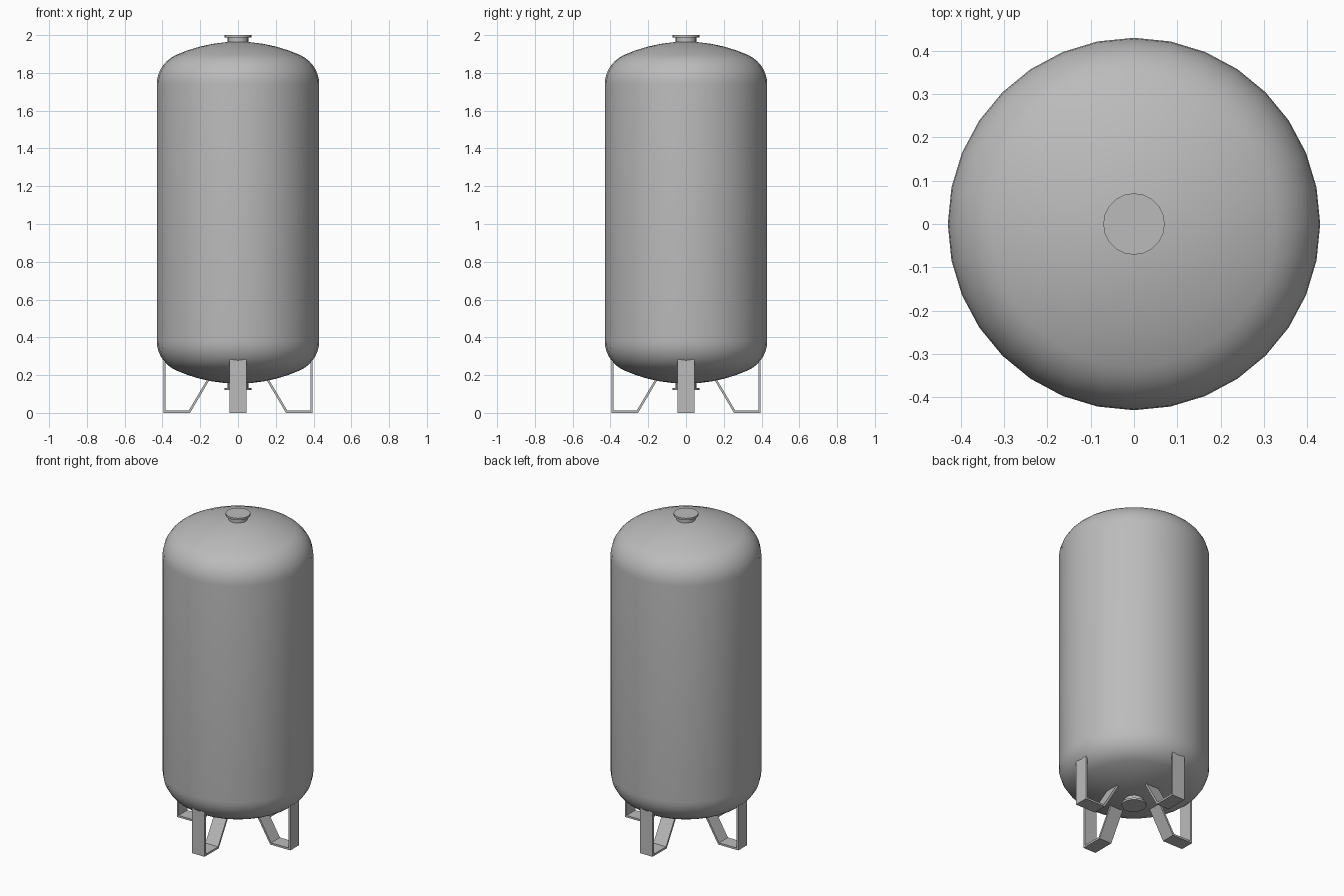
import bpy, bmesh, math
from mathutils import Matrix

if "Cube" in bpy.data.objects:
    bpy.data.objects.remove(bpy.data.objects["Cube"])

grey = bpy.data.materials.new("painted grey steel")
grey.diffuse_color = (0.5, 0.5, 0.5, 1)
grey.use_nodes = True
grey.node_tree.nodes["Principled BSDF"].inputs["Base Color"].default_value = grey.diffuse_color


def make_object(name, bm, smooth_angle=None):
    bmesh.ops.recalc_face_normals(bm, faces=bm.faces)
    mesh = bpy.data.meshes.new(name)
    bm.to_mesh(mesh)
    bm.free()
    mesh.materials.append(grey)
    obj = bpy.data.objects.new(name, mesh)
    bpy.context.collection.objects.link(obj)
    if smooth_angle:
        bpy.ops.object.select_all(action='DESELECT')
        obj.select_set(True)
        bpy.context.view_layer.objects.active = obj
        bpy.ops.object.shade_smooth_by_angle(angle=math.radians(smooth_angle))
    return obj


def lathe(name, profile, sides):
    """Revolve (radius, z) points around z; a radius of 0 closes to a point."""
    bm = bmesh.new()
    verts = [bm.verts.new((r, 0, z)) for r, z in profile]
    edges = [bm.edges.new(pair) for pair in zip(verts, verts[1:])]
    bmesh.ops.spin(bm, geom=verts + edges, axis=(0, 0, 1), cent=(0, 0, 0),
                   angle=math.tau, steps=sides, use_duplicate=False)
    bmesh.ops.remove_doubles(bm, verts=bm.verts, dist=1e-4)
    return make_object(name, bm, 35)


# Pressure vessel: cylinder with dished ends (shallow crown plus tight knuckle)
RADIUS, CROWN, KNUCKLE = 0.43, 0.80, 0.17
BOTTOM, TOP = 0.155, 1.965
tilt = math.asin((RADIUS - KNUCKLE) / (CROWN - KNUCKLE))
depth = CROWN - (CROWN - KNUCKLE) * math.cos(tilt)
dish = []                                   # (radius, distance from the end)
for i in range(6):
    a = tilt * i / 5
    dish.append((CROWN * math.sin(a), CROWN * (1 - math.cos(a))))
for i in range(1, 8):
    a = tilt + (math.pi / 2 - tilt) * i / 7
    dish.append((RADIUS - KNUCKLE + KNUCKLE * math.sin(a),
                 depth - KNUCKLE * math.cos(a)))
lathe("tank_body", [(r, BOTTOM + d) for r, d in dish]
      + [(r, TOP - d) for r, d in reversed(dish)], 32)

# Flanged nozzles on both ends
for name, face, way in (("top_nozzle", 2.0, -1), ("bottom_nozzle", 0.12, 1)):
    lathe(name, [(0, face), (0.071, face), (0.071, face + way * 0.012),
                 (0.055, face + way * 0.012), (0.055, face + way * 0.05)], 20)

# Four legs, each a bent flat strap: upright, foot and inward brace
HALF_WIDTH = 0.044
outer = [(0.395, 0.30), (0.395, 0.0), (0.254, 0.0), (0.150, 0.176)]
inner = [(0.383, 0.30), (0.383, 0.012), (0.261, 0.012), (0.164, 0.176)]
for k, side in enumerate(("right", "back", "left", "front")):
    bm = bmesh.new()
    rings = [[bm.verts.new((x, y, z)) for (x, z), y in
              ((o, -HALF_WIDTH), (o, HALF_WIDTH), (i, HALF_WIDTH), (i, -HALF_WIDTH))]
             for o, i in zip(outer, inner)]
    for a, b in zip(rings, rings[1:]):
        for j in range(4):
            n = (j + 1) % 4
            bm.faces.new((a[j], a[n], b[n], b[j]))
    bm.faces.new(rings[0])
    bm.faces.new(rings[-1])
    bm.transform(Matrix.Rotation(k * math.pi / 2, 4, 'Z'))
    make_object(side + "_leg", bm)
